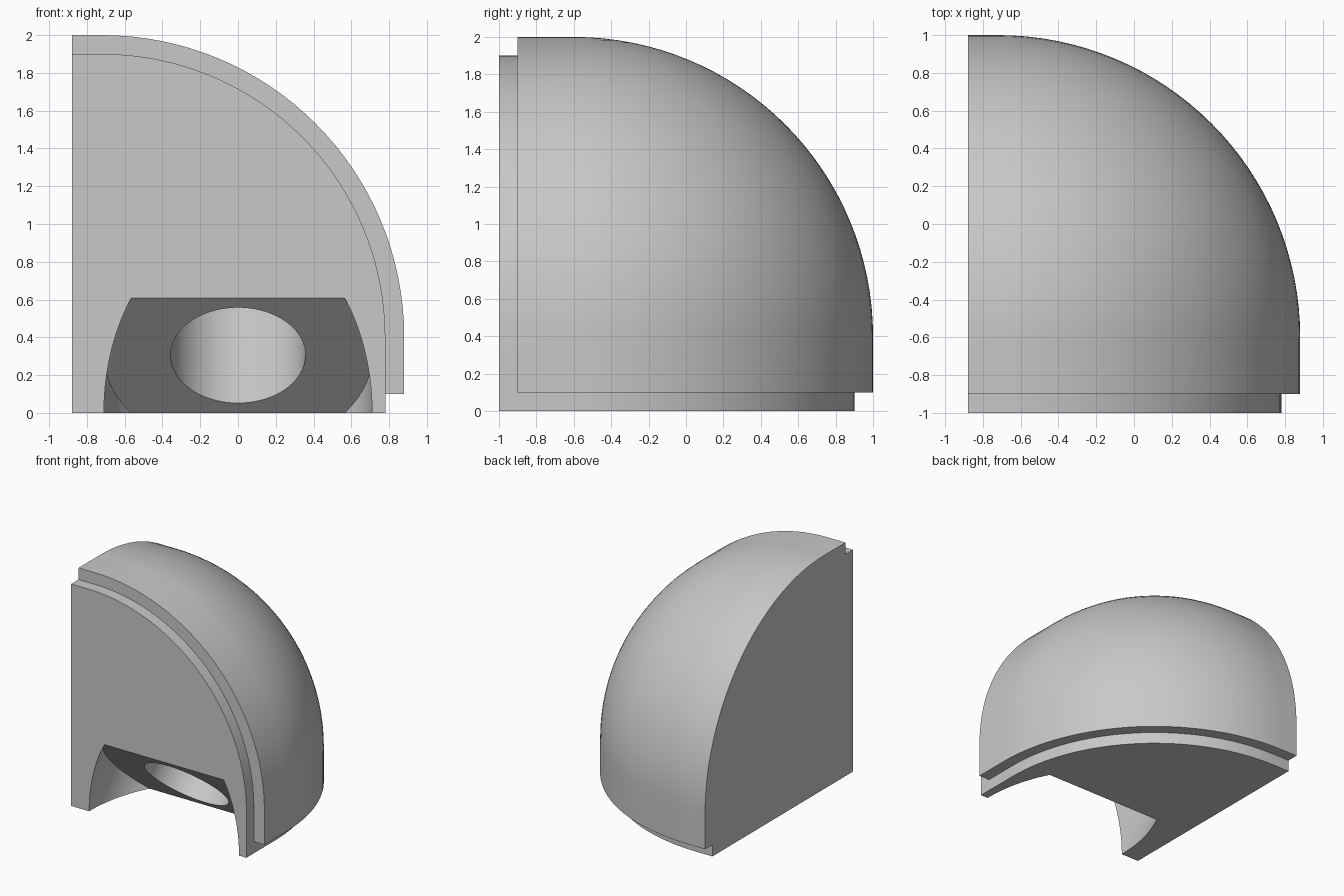
import bpy
import bmesh
import math
from mathutils import Vector, Matrix

if "Cube" in bpy.data.objects:
    bpy.data.objects.remove(bpy.data.objects["Cube"], do_unlink=True)

CENTRE = Vector((-0.72, -0.6, 0.4))      # centre of the rounded corner
SIDE = -0.88                             # flat side plane
AXIS = Vector((0, 1, 1)).normalized()    # direction of the bore
EDGE = Vector((0, -1, 0))                # lower front edge, on the bore axis
SEAT = 0.431                             # depth of the angled seat along the axis

grey = bpy.data.materials.new("light grey")
grey.use_nodes = True
grey.diffuse_color = (0.58, 0.58, 0.58, 1)
grey.node_tree.nodes["Principled BSDF"].inputs["Base Color"].default_value = (0.58, 0.58, 0.58, 1)


def add_object(name, bm):
    bmesh.ops.recalc_face_normals(bm, faces=bm.faces)
    mesh = bpy.data.meshes.new(name)
    bm.to_mesh(mesh)
    bm.free()
    mesh.materials.append(grey)
    obj = bpy.data.objects.new(name, mesh)
    bpy.context.collection.objects.link(obj)
    return obj


def rounded_corner(name, radius, reach):
    """One eighth of a ball, drawn out along -x, -y and -z and closed."""
    bm = bmesh.new()
    bmesh.ops.create_uvsphere(bm, u_segments=128, v_segments=64, radius=radius)
    spare = [f for f in bm.faces if min(f.calc_center_median()) < 0]
    bmesh.ops.delete(bm, geom=spare, context='FACES')
    for axis in range(3):
        rim = [e for e in bm.edges if e.is_boundary
               and all(abs(v.co[axis]) < 1e-4 for v in e.verts)]
        new = bmesh.ops.extrude_edge_only(bm, edges=rim)["geom"]
        for v in new:
            if isinstance(v, bmesh.types.BMVert):
                v.co[axis] = -reach[axis]
    # close the three flat sides around the common corner
    corner = bm.verts.new([-r for r in reach])
    for axis in range(3):
        a, b = (axis + 1) % 3, (axis + 2) % 3
        ring = [v for v in bm.verts if abs(v.co[axis] + reach[axis]) < 1e-4]
        mid = sum((v.co for v in ring), Vector()) / len(ring)
        ring.sort(key=lambda v: math.atan2(v.co[b] - mid[b], v.co[a] - mid[a]))
        bm.faces.new(ring)
    bmesh.ops.translate(bm, verts=bm.verts, vec=CENTRE)
    return add_object(name, bm)


def axis_cylinder(name, radius, start, end):
    """Cylinder along the bore axis, measured from the lower front edge."""
    bm = bmesh.new()
    place = (Matrix.Translation(EDGE + AXIS * (start + end) / 2)
             @ AXIS.to_track_quat('Z', 'Y').to_matrix().to_4x4())
    bmesh.ops.create_cone(bm, cap_ends=True, segments=128, radius1=radius,
                          radius2=radius, depth=end - start, matrix=place)
    return add_object(name, bm)


def combine(target, other, operation):
    mod = target.modifiers.new(other.name, 'BOOLEAN')
    mod.operation = operation
    mod.solver = 'EXACT'
    mod.object = other
    bpy.context.view_layer.objects.active = target
    bpy.ops.object.modifier_apply(modifier=mod.name)
    bpy.data.objects.remove(other, do_unlink=True)


# outer shell and the smaller core that forms the stepped tongue
body = rounded_corner("corner_block", 1.6, (0.3, 0.3, 0.3))
combine(body, rounded_corner("stepped_core", 1.5, (0.4, 0.4, 0.4)), 'UNION')

# flat side
bm = bmesh.new()
bmesh.ops.create_cube(bm, size=4, matrix=Matrix.Translation((SIDE - 2, 0, 1)))
combine(body, add_object("side_trim", bm), 'DIFFERENCE')

# angled round recess and the bore in its seat
combine(body, axis_cylinder("recess", 0.71, -1, SEAT), 'DIFFERENCE')
combine(body, axis_cylinder("bore", 0.357, 0.2, SEAT + 0.9), 'DIFFERENCE')

bpy.ops.object.select_all(action='DESELECT')
body.select_set(True)
bpy.context.view_layer.objects.active = body
bpy.ops.object.shade_smooth_by_angle(angle=math.radians(30))
